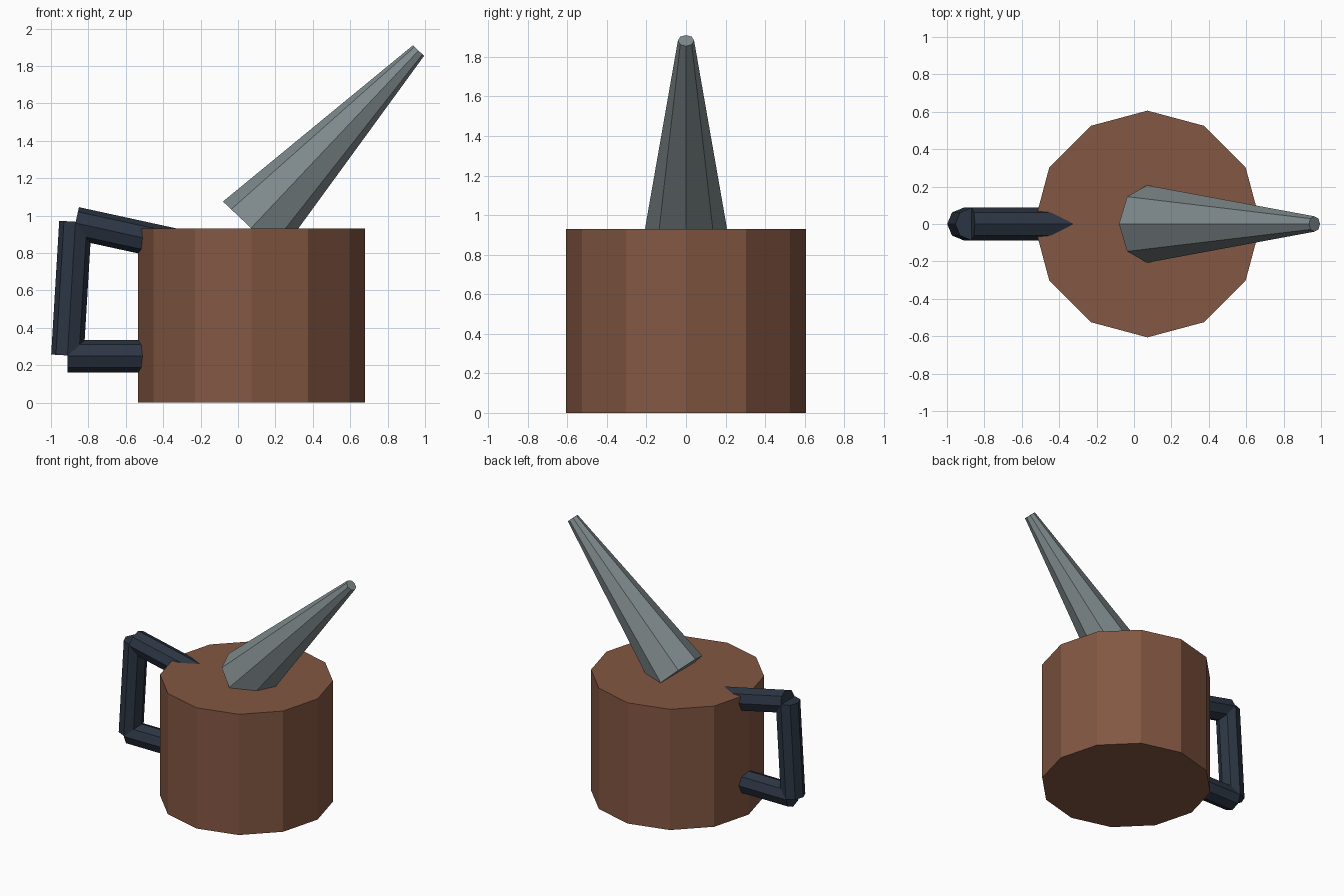
import bpy
import math
from mathutils import Vector

cube = bpy.data.objects.get("Cube")
if cube:
    bpy.data.objects.remove(cube, do_unlink=True)


def material(name, rgb):
    mat = bpy.data.materials.new(name)
    mat.use_nodes = True
    mat.diffuse_color = (*rgb, 1)
    mat.node_tree.nodes["Principled BSDF"].inputs["Base Color"].default_value = (*rgb, 1)
    return mat


def tapered_rod(name, start, end, r1, r2, sides, mat):
    """Flat-capped cone between two (x, z) points on the y = 0 plane."""
    a, b = Vector((start[0], 0, start[1])), Vector((end[0], 0, end[1]))
    axis = b - a
    bpy.ops.mesh.primitive_cone_add(
        vertices=sides, radius1=r1, radius2=r2, depth=axis.length,
        location=(a + b) / 2, rotation=(0, math.atan2(axis.x, axis.z), 0))
    obj = bpy.context.object
    obj.name = name
    obj.data.materials.append(mat)
    return obj


brown = material("brown", (0.225, 0.095, 0.055))
steel = material("steel grey", (0.21, 0.25, 0.26))
navy = material("dark navy", (0.025, 0.036, 0.056))

# Twelve-sided body
tapered_rod("body", (0.072, 0), (0.072, 0.93), 0.606, 0.606, 12, brown)

# Slanted spout rising from the centre of the lid
tapered_rod("spout", (0.07, 0.933), (0.965, 1.882), 0.207, 0.041, 8, steel)

# Handle of three straight bars
bars = {
    "handle_top": ((-0.869, 0.96), (-0.3, 0.836)),
    "handle_grip": ((-0.912, 0.252), (-0.869, 0.967)),
    "handle_bottom": ((-0.912, 0.248), (-0.4, 0.248)),
}
for name, (start, end) in bars.items():
    tapered_rod(name, start, end, 0.087, 0.087, 8, navy)
